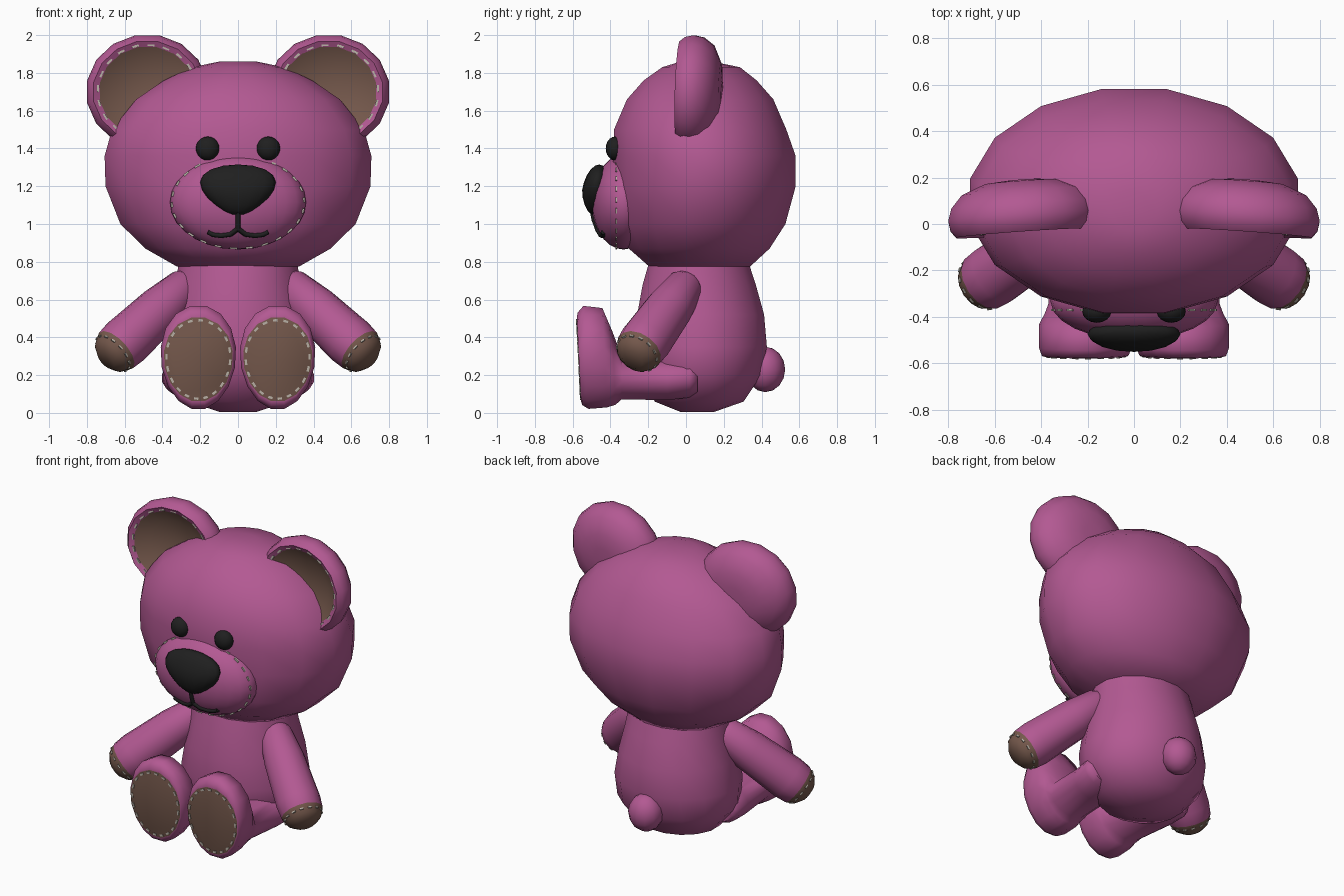
import bpy, bmesh, math
from mathutils import Vector, Matrix

if "Cube" in bpy.data.objects:
    bpy.data.objects.remove(bpy.data.objects["Cube"])

X, Y, Z = Vector((1, 0, 0)), Vector((0, 1, 0)), Vector((0, 0, 1))


def material(name, rgb):
    m = bpy.data.materials.new(name)
    m.diffuse_color = (*rgb, 1)
    m.use_nodes = True
    m.node_tree.nodes["Principled BSDF"].inputs["Base Color"].default_value = m.diffuse_color
    return m


PINK = material("pink plush", (0.45, 0.10, 0.29))
BROWN = material("brown felt", (0.18, 0.10, 0.073))
BLACK = material("black", (0.014, 0.014, 0.014))
THREAD = material("pale thread", (0.48, 0.44, 0.38))


def finish(name, bm, mats, mirror=False, angle=60):
    bmesh.ops.recalc_face_normals(bm, faces=bm.faces)
    me = bpy.data.meshes.new(name)
    bm.to_mesh(me)
    bm.free()
    ob = bpy.data.objects.new(name, me)
    bpy.context.collection.objects.link(ob)
    for m in mats:
        me.materials.append(m)
    bpy.ops.object.select_all(action='DESELECT')
    ob.select_set(True)
    bpy.context.view_layer.objects.active = ob
    bpy.ops.object.shade_smooth_by_angle(angle=math.radians(angle))
    if mirror:
        ob.modifiers.new("mirror", 'MIRROR').use_mirror_merge = False
    return ob


def loft(name, rings, u, v, mats=(PINK,), brown=(), n=16, mirror=False, warp=None):
    """Skin elliptical rings (centre, ru, rv); brown = band numbers, -1 first cap, 99 last cap."""
    bm = bmesh.new()
    loops = []
    for c, ru, rv in rings:
        loops.append([bm.verts.new(Vector(c) + u * ru * math.cos(a) + v * rv * math.sin(a))
                      for a in (2 * math.pi * (i + 0.5) / n for i in range(n))])
    for k, (a, b) in enumerate(zip(loops, loops[1:])):
        for i in range(n):
            j = (i + 1) % n
            bm.faces.new((a[i], a[j], b[j], b[i])).material_index = int(k in brown)
    bm.faces.new(loops[0]).material_index = int(-1 in brown)
    bm.faces.new(loops[-1]).material_index = int(99 in brown)
    if warp:
        for vert in bm.verts:
            warp(vert.co)
    return finish(name, bm, mats, mirror)


def ball(name, centre, radii, mat, mirror=False, warp=None, seg=16, rings=10):
    bm = bmesh.new()
    bmesh.ops.create_uvsphere(bm, u_segments=seg, v_segments=rings, radius=1)
    for vert in bm.verts:
        if warp:
            warp(vert.co)
        vert.co = [centre[i] + vert.co[i] * radii[i] for i in range(3)]
    return finish(name, bm, [mat], mirror)


def stitches(name, path, count, normal, mirror=False):
    """Thin dashes laid along a closed path(angle)."""
    bm = bmesh.new()
    for i in range(count):
        a = 2 * math.pi * i / count
        p, q = Vector(path(a)), Vector(path(a + math.pi * 0.9 / count))
        d = (q - p).normalized()
        side = d.cross(normal).normalized()
        rot = Matrix((d, side, d.cross(side))).transposed().to_4x4()
        size = Matrix.Diagonal(((q - p).length, 0.012, 0.009, 1))
        bmesh.ops.create_cube(bm, size=1, matrix=Matrix.Translation((p + q) / 2) @ rot @ size)
    return finish(name, bm, [THREAD], mirror, 30)


# Head and body: rings of (z, half width, front y, back y)
def trunk(name, rows):
    loft(name, [((0, (f + b) / 2, z), w, (b - f) / 2) for z, w, f, b in rows], X, Y)


trunk("head", [(1.86, .10, -.03, .14), (1.83, .25, -.13, .29), (1.76, .40, -.23, .38),
               (1.66, .55, -.32, .47), (1.5, .68, -.39, .54), (1.36, .72, -.395, .59),
               (1.2, .715, -.395, .59), (1.0, .635, -.37, .535), (.87, .50, -.31, .45),
               (.775, .33, -.2, .345)])
trunk("body", [(.80, .32, -.2, .335), (.68, .335, -.235, .375), (.52, .37, -.265, .42),
               (.35, .40, -.28, .435), (.2, .39, -.26, .405), (.06, .27, -.17, .31),
               (.005, .10, -.03, .15)])

# Ears: a cupped shell with a felt lining, turned slightly inward
EAR = Vector((.48, 0, 1.70))
EAR_ROWS = [(.19, .2), (.182, .5), (.14, .82), (.085, .96), (.035, 1.0), (-.01, .97),
            (-.04, .89), (-.022, .79), (.02, .55), (.04, .15)]


def turn(co):
    co.y -= .07 * (co.x - EAR.x)
    co.y += .03 * (co.z - EAR.z)


def on_ear(a):
    p = EAR + Vector((.262 * math.cos(a), -.026, .249 * math.sin(a)))
    turn(p)
    return p


loft("ear", [(EAR + Y * y, .325 * r, .305 * r) for y, r in EAR_ROWS], X, Z,
     (PINK, BROWN), (7, 8, 99), mirror=True, warp=turn)
stitches("ear_stitches", on_ear, 20, Y, True)

# Muzzle, nose and mouth
MC, MR = (0, -.33, 1.115), (.36, .17, .25)


def muzzle_y(x, z):
    return MC[1] - MR[1] * math.sqrt(max(0, 1 - (x / MR[0]) ** 2 - ((z - MC[2]) / MR[2]) ** 2))


def on_muzzle(a):
    x, z = .35 * math.cos(a), MC[2] + .243 * math.sin(a)
    return x, muzzle_y(x, z), z


def nose_shape(co):
    co.x *= 1 + .35 * co.z
    co.y += .3 * max(co.z, 0)


ball("muzzle", MC, MR, PINK, seg=24, rings=14)
stitches("muzzle_stitches", on_muzzle, 26, Y)
ball("nose", (0, -.48, 1.18), (.19, .07, .135), BLACK, warp=nose_shape)

mouth = bpy.data.curves.new("mouth", 'CURVE')
mouth.dimensions = '3D'
mouth.bevel_depth = .014
mouth.bevel_resolution = 1
mouth.use_fill_caps = True
smile = [(0, .975), (.04, .945), (.09, .938), (.13, .943), (.16, .957)]
for line in ([(0, 1.07), (0, 1.02), (0, .965)], smile, [(-x, z) for x, z in smile]):
    s = mouth.splines.new('POLY')
    s.points.add(len(line) - 1)
    for p, (x, z) in zip(s.points, line):
        p.co = (x, muzzle_y(x, z), z, 1)
mouth.materials.append(BLACK)
bpy.context.collection.objects.link(bpy.data.objects.new("mouth", mouth))

# Eyes
ball("eye", (.16, -.375, 1.40), (.063, .05, .063), BLACK, mirror=True)

# Arms with felt palms
A, B = Vector((.28, -.005, .67)), Vector((.70, -.285, .28))
D = (B - A).normalized()
U = D.cross(Z).normalized()
V = D.cross(U)
ARM_ROWS = [(-.14, .04), (0, .10), (.3, .125), (.75, .137), (.87, .13), (.95, .105), (1.0, .06)]
loft("arm", [(A.lerp(B, t), r, r) for t, r in ARM_ROWS], U, V, (PINK, BROWN), (4, 5, 99),
     n=14, mirror=True)
stitches("palm_stitches", lambda a: A.lerp(B, .91) + (U * math.cos(a) + V * math.sin(a)) * .116,
         14, D, True)


# Legs: foot with felt sole, running back to the hip
def lean(co):
    if co.y < -.36:
        co.y -= .05 * (co.z - .3)
        co.x = .21 + (co.x - .21) * (1 + .25 * (co.z - .35))


LEG_ROWS = [(.21, -.568, .283, .187, .225), (.21, -.562, .286, .192, .25),
            (.21, -.53, .294, .203, .278), (.21, -.43, .292, .203, .268),
            (.21, -.385, .24, .18, .2), (.215, -.34, .185, .155, .115),
            (.235, -.1, .175, .155, .11), (.25, .02, .185, .155, .105), (.25, .06, .185, .13, .085)]
loft("leg", [((x, y, z), rx, rz) for x, y, z, rx, rz in LEG_ROWS], X, Z,
     (PINK, BROWN), (-1,), mirror=True, warp=lean)


def on_sole(a):
    p = Vector((.21 + .172 * math.cos(a), -.568, .283 + .208 * math.sin(a)))
    lean(p)
    return p


stitches("sole_stitches", on_sole, 20, Y, True)

# Tail
ball("tail", (0, .42, .23), (.11, .105, .12), PINK, seg=12, rings=8)
